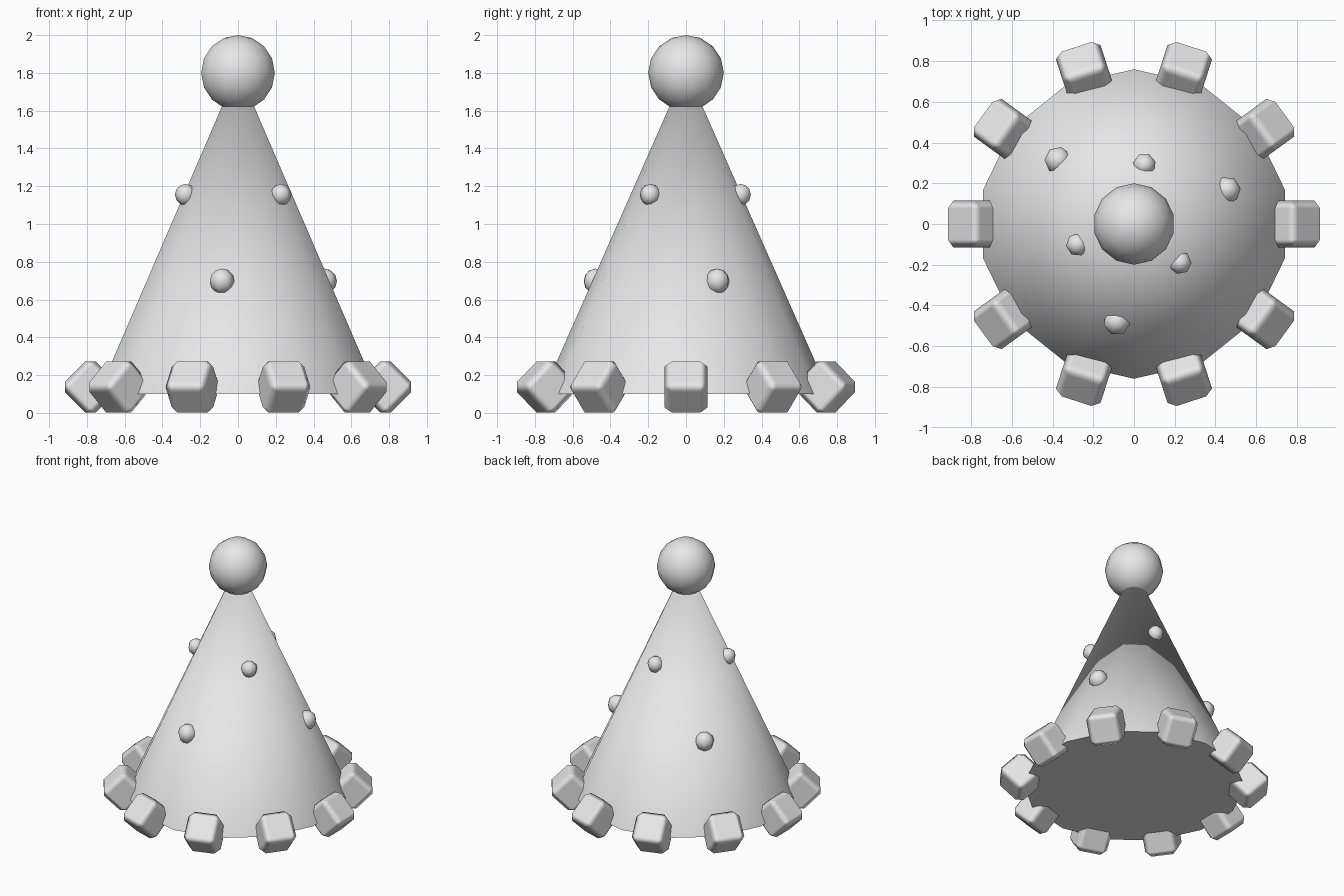
import bpy
from math import radians, cos, sin

if "Cube" in bpy.data.objects:
    bpy.data.objects.remove(bpy.data.objects["Cube"])

grey = bpy.data.materials.new("plain_grey")
grey.diffuse_color = (0.8, 0.8, 0.8, 1)
grey.use_nodes = True
grey.node_tree.nodes["Principled BSDF"].inputs["Base Color"].default_value = grey.diffuse_color


def finish(name, smooth_angle=None):
    ob = bpy.context.object
    ob.name = name
    ob.data.materials.append(grey)
    if smooth_angle:
        bpy.ops.object.shade_smooth_by_angle(angle=radians(smooth_angle))
    return ob


def ball(name, r, loc, segments, rings, turn=0):
    bpy.ops.mesh.primitive_uv_sphere_add(segments=segments, ring_count=rings,
                                         radius=r, location=loc, rotation=(0, 0, turn))
    return finish(name, 80)


# Hat cone, its tip hidden inside the ball
bpy.ops.mesh.primitive_cone_add(vertices=14, radius1=0.76, radius2=0, depth=1.72,
                                location=(0, 0, 0.1 + 0.86))
finish("hat_cone", 40)

# Ball on the tip
ball("top_ball", 0.2, (0, 0, 1.8), 14, 8)

# Ring of bevelled cubes standing on edge around the brim
for i in range(10):
    a = radians(36 * i)
    bpy.ops.mesh.primitive_cube_add(size=0.23, rotation=(0, radians(45), a),
                                    location=(0.78 * cos(a), 0.78 * sin(a), 0.137))
    cube = finish(f"brim_cube_{i + 1}")
    bpy.ops.object.shade_smooth()
    bevel = cube.modifiers.new("bevel", 'BEVEL')
    bevel.width = 0.039
    bevel.segments = 1
    bevel.harden_normals = True

# Two staggered rows of three small dots
for row, r, dist, z, start in (("lower", 0.067, 0.487, 0.697, 20),
                               ("upper", 0.057, 0.295, 1.155, 80)):
    for i in range(3):
        a = radians(start + 120 * i)
        ball(f"{row}_dot_{i + 1}", r, (dist * cos(a), dist * sin(a), z), 7, 6, a)
